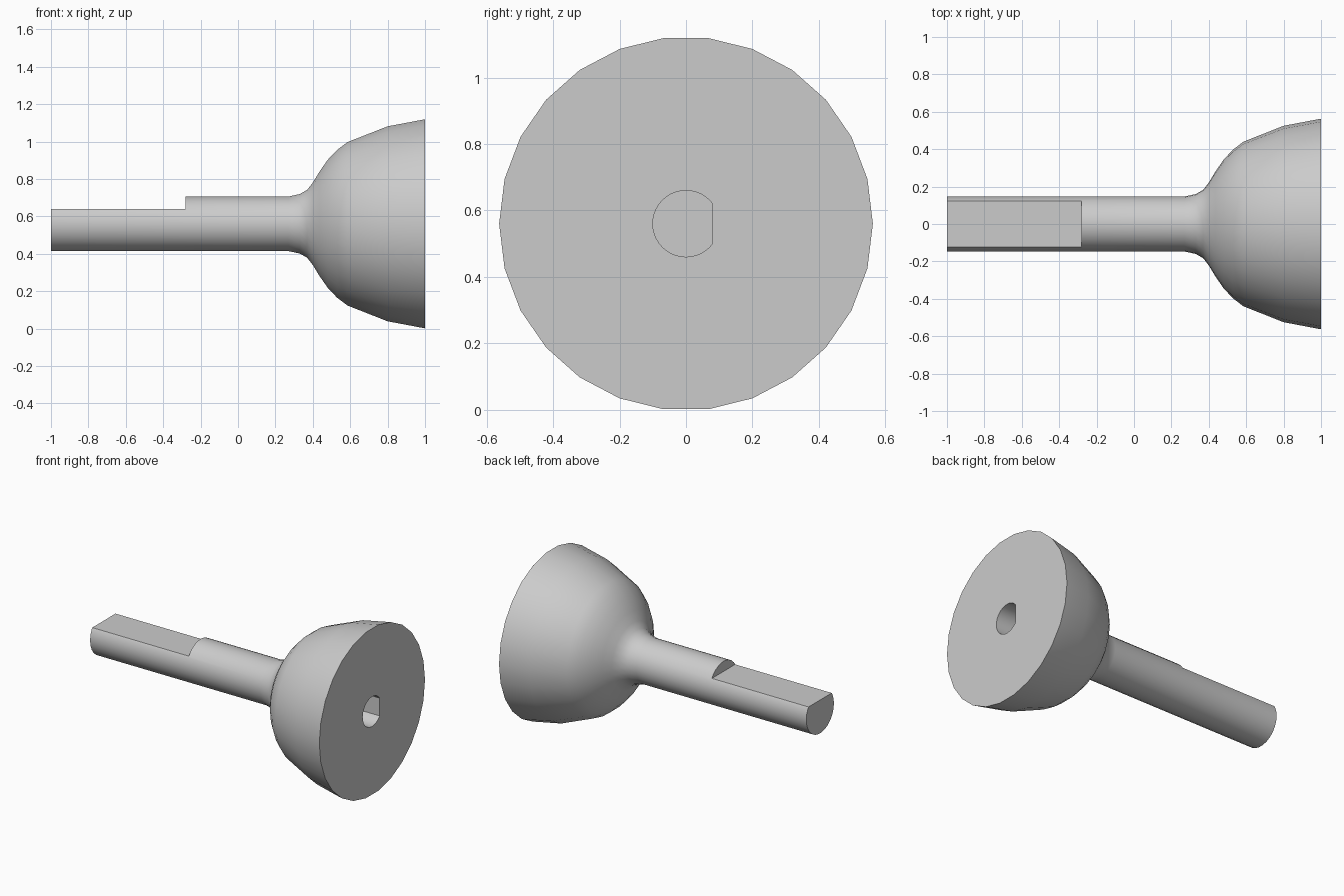
import bpy, bmesh, math
from mathutils import Matrix, Vector

if "Cube" in bpy.data.objects:
    bpy.data.objects.remove(bpy.data.objects["Cube"], do_unlink=True)

AXIS_Z = 0.56
STEM_R = 0.147

steel = bpy.data.materials.new("plain grey")
steel.use_nodes = True
grey = (0.6, 0.6, 0.6, 1)
steel.diffuse_color = grey
steel.node_tree.nodes["Principled BSDF"].inputs["Base Color"].default_value = grey


def make_object(name, bm):
    bmesh.ops.recalc_face_normals(bm, faces=bm.faces[:])
    mesh = bpy.data.meshes.new(name)
    bm.to_mesh(mesh)
    bm.free()
    mesh.materials.append(steel)
    obj = bpy.data.objects.new(name, mesh)
    bpy.context.collection.objects.link(obj)
    return obj


def lathe(name, profile, sides):
    """Solid of revolution about the x axis, closed with flat caps."""
    bm = bmesh.new()
    rings = []
    for x, r in profile:
        angles = [2 * math.pi * i / sides for i in range(sides)]
        rings.append([bm.verts.new((x, r * math.cos(a), AXIS_Z + r * math.sin(a)))
                      for a in angles])
    for a, b in zip(rings, rings[1:]):
        for i in range(sides):
            j = (i + 1) % sides
            bm.faces.new((a[i], a[j], b[j], b[i]))
    bm.faces.new(rings[0])
    bm.faces.new(rings[-1])
    return make_object(name, bm)


def cut(target, cutter):
    mod = target.modifiers.new("cut", 'BOOLEAN')
    mod.operation = 'DIFFERENCE'
    mod.solver = 'EXACT'
    mod.object = cutter
    bpy.context.view_layer.objects.active = target
    bpy.ops.object.modifier_apply(modifier=mod.name)
    bpy.data.objects.remove(cutter, do_unlink=True)


# Round stem flaring into a flat-faced bell
profile = [(-1, STEM_R), (0.27, STEM_R), (0.33, 0.16), (0.37, 0.183),
           (0.40, 0.222), (0.435, 0.28), (0.48, 0.345), (0.53, 0.398),
           (0.585, 0.44), (0.80, 0.525), (1, 0.563)]
body = lathe("stem_and_bell", profile, 26)

# Flat milled along the top of the stem
bm = bmesh.new()
box = Matrix.Translation((-0.78, 0, AXIS_Z + 0.278)) @ Matrix.Diagonal((1, 0.6, 0.4, 1))
bmesh.ops.create_cube(bm, size=1, matrix=box)
cut(body, make_object("flat_cutter", bm))

# D-shaped socket in the bell face
socket = lathe("socket_cutter", [(0.4, 0.1), (1.1, 0.1)], 40)
bm = bmesh.new()
bm.from_mesh(socket.data)
bpy.data.objects.remove(socket, do_unlink=True)
res = bmesh.ops.bisect_plane(bm, geom=bm.verts[:] + bm.edges[:] + bm.faces[:],
                             plane_co=Vector((0, 0.08, 0)), plane_no=Vector((0, 1, 0)),
                             clear_outer=True)
bmesh.ops.holes_fill(bm, edges=[e for e in bm.edges if e.is_boundary])
cut(body, make_object("d_socket_cutter", bm))

# Smooth curves with crisp rims
bpy.ops.object.select_all(action='DESELECT')
body.select_set(True)
bpy.context.view_layer.objects.active = body
bpy.ops.object.shade_smooth_by_angle(angle=math.radians(30))
